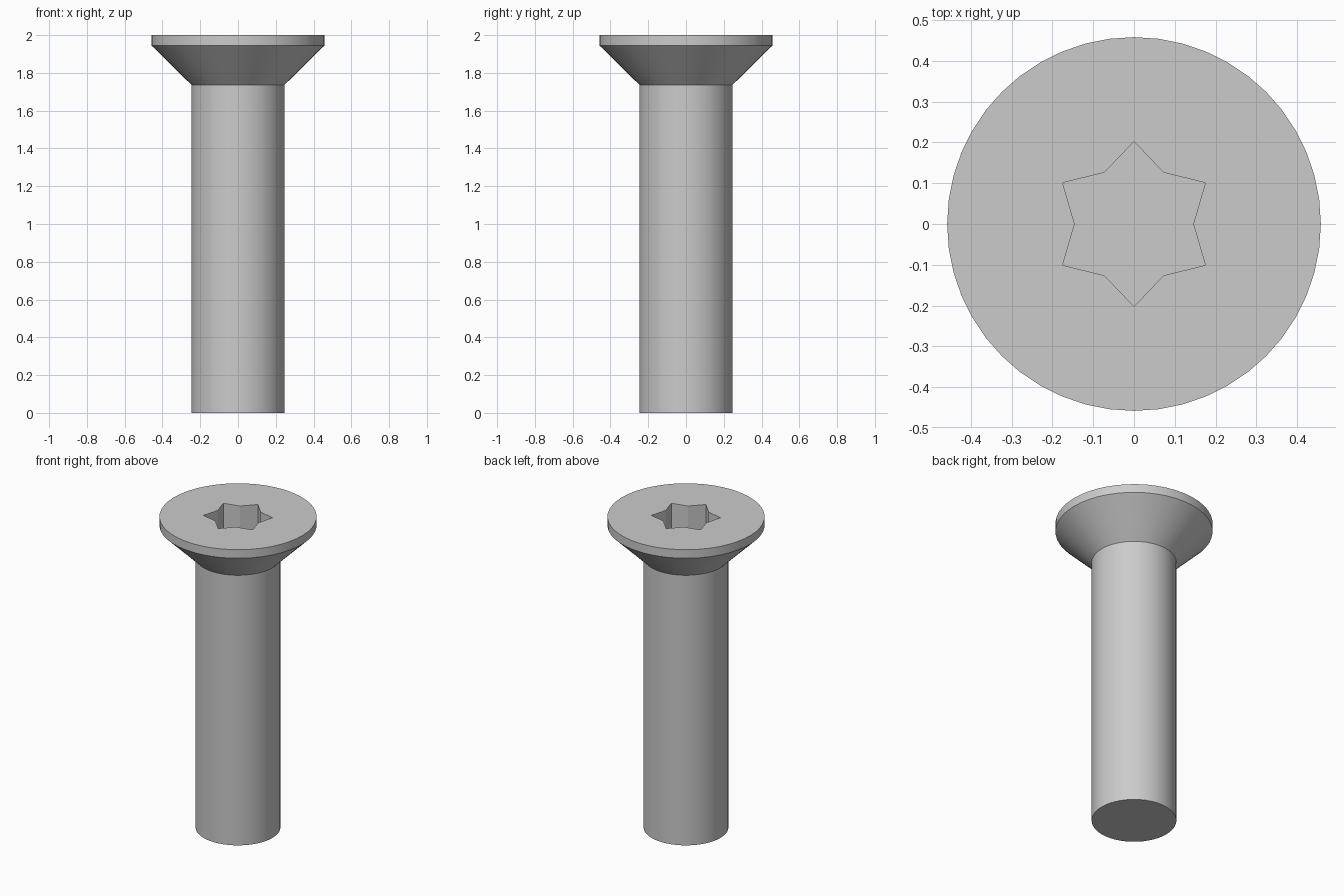
import bpy, bmesh
from math import sin, cos, pi, radians

old = bpy.data.objects.get("Cube")
if old:
    bpy.data.objects.remove(old, do_unlink=True)

SIDES = 48
TOP = 2.0
SOCKET_DEPTH = 0.22

steel = bpy.data.materials.new("grey_steel")
steel.use_nodes = True
colour = (0.6, 0.6, 0.6, 1)
steel.diffuse_color = colour
steel.node_tree.nodes["Principled BSDF"].inputs["Base Color"].default_value = colour

bm = bmesh.new()


def ring(radii, z, count):
    """Closed ring of vertices; radii repeat around the ring."""
    return [bm.verts.new((radii[i % len(radii)] * cos(2 * pi * i / count),
                          radii[i % len(radii)] * sin(2 * pi * i / count), z))
            for i in range(count)]


def wall(a, b):
    for i in range(len(a)):
        j = (i + 1) % len(a)
        bm.faces.new((a[i], a[j], b[j], b[i]))


def loop_edges(r):
    return [bm.edges.get((r[i], r[i - 1])) for i in range(len(r))]


# Shank, countersunk cone and head rim
profile = [(0.247, 0), (0.247, 1.737), (0.458, 1.945), (0.458, TOP)]
rings = [ring([r], z, SIDES) for r, z in profile]
for lower, upper in zip(rings, rings[1:]):
    wall(lower, upper)
bm.faces.new(rings[0][::-1])

# Six-pointed drive socket: alternate inner and outer radii, tips along y
star = [0.1455, 0.202]
mouth = ring(star, TOP, 12)
floor = ring(star, TOP - SOCKET_DEPTH, 12)
for i in range(12):
    # tips sit halfway between the inner corners
    assert abs(mouth[i].co.z - TOP) < 1e-6
wall(mouth, floor)
bm.faces.new(floor)

# Flat top around the socket
bmesh.ops.triangle_fill(bm, edges=loop_edges(rings[-1]) + loop_edges(mouth),
                        use_beauty=True, normal=(0, 0, 1))
bmesh.ops.recalc_face_normals(bm, faces=bm.faces[:])

mesh = bpy.data.meshes.new("countersunk_screw")
bm.to_mesh(mesh)
bm.free()
mesh.materials.append(steel)
mesh.shade_smooth()
mesh.set_sharp_from_angle(angle=radians(30))
screw = bpy.data.objects.new("countersunk_screw", mesh)
bpy.context.collection.objects.link(screw)
